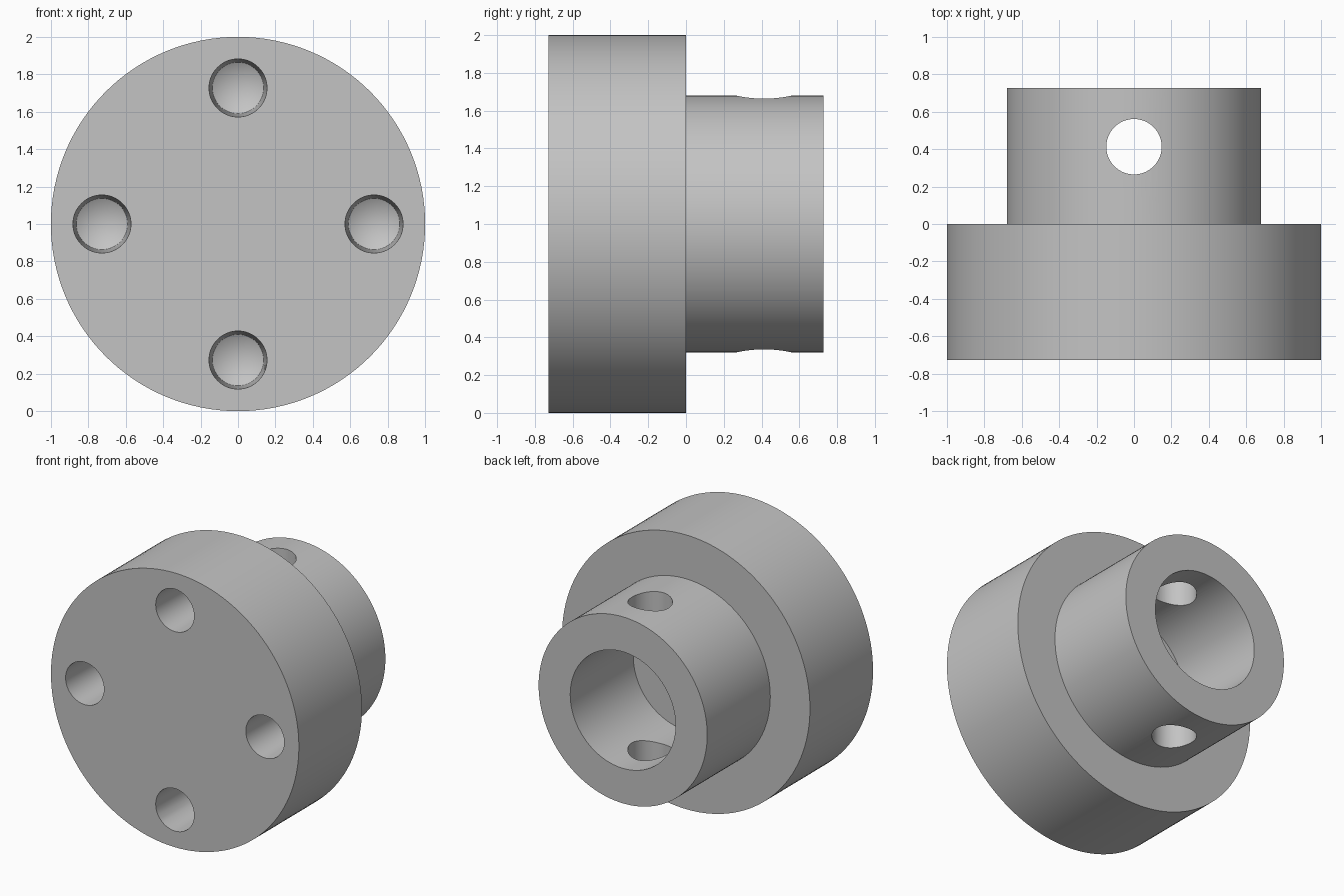
import bpy
import math
from mathutils import Matrix, Vector

old = bpy.data.objects.get("Cube")
if old:
    bpy.data.objects.remove(old, do_unlink=True)

FRONT, BACK = -0.727, 0.727
STEP = 0.0            # plane where flange meets hub
AXIS_Z = 1.0

steel = bpy.data.materials.new("plain grey steel")
steel.use_nodes = True
GREY = (0.55, 0.55, 0.55, 1)
steel.diffuse_color = GREY
steel.node_tree.nodes["Principled BSDF"].inputs["Base Color"].default_value = GREY


def lathe(name, profile, sides, matrix):
    """Revolve (radius, height) points around local z; ends lie on the axis."""
    verts, rings, faces = [], [], []
    for r, h in profile:
        count = sides if r > 0 else 1
        rings.append([len(verts) + i for i in range(count)])
        for i in range(count):
            a = 2 * math.pi * i / sides
            verts.append(matrix @ Vector((r * math.cos(a), r * math.sin(a), h)))
    for low, high in zip(rings, rings[1:]):
        if len(low) == 1 and profile[0][1] == profile[1][1]:
            faces.append(high[::-1])          # flat start cap
        elif len(high) == 1 and profile[-1][1] == profile[-2][1]:
            faces.append(low)                 # flat end cap
        else:
            for i in range(sides):
                j = (i + 1) % sides
                if len(high) == 1:
                    faces.append((low[i], low[j], high[0]))
                else:
                    faces.append((low[i], low[j], high[j], high[i]))
    mesh = bpy.data.meshes.new(name)
    mesh.from_pydata(verts, [], faces)
    mesh.validate()
    mesh.materials.append(steel)
    obj = bpy.data.objects.new(name, mesh)
    bpy.context.collection.objects.link(obj)
    return obj


# Flange and hub with its blind bore: one turned profile along +y
along_y = Matrix.Translation((0, 0, AXIS_Z)) @ Matrix.Rotation(-math.pi / 2, 4, "X")
body = lathe("flanged_hub", [
    (0, FRONT), (1.0, FRONT), (1.0, STEP), (0.68, STEP),
    (0.68, BACK), (0.425, BACK), (0.425, STEP), (0, STEP)], 128, along_y)

cutters = []

# Four slightly tapered drilled holes with conical bottoms
for k in range(4):
    a = k * math.pi / 2
    spot = Matrix.Translation((0.727 * math.cos(a), 0, 0.727 * math.sin(a)))
    cutters.append(lathe("bolt_hole_cutter", [
        (0, FRONT - 0.02), (0.155, FRONT - 0.02), (0.155, FRONT),
        (0.137, FRONT + 0.45), (0, FRONT + 0.53)], 64, spot @ along_y))

# Cross pin hole through both walls of the hub
cutters.append(lathe("pin_hole_cutter", [
    (0, 0.1), (0.148, 0.1), (0.148, 1.9), (0, 1.9)], 64,
    Matrix.Translation((0, 0.413, 0))))

for cutter in cutters:
    cutter.hide_render = True
    mod = body.modifiers.new("drill", "BOOLEAN")
    mod.operation = "DIFFERENCE"
    mod.solver = "EXACT"
    mod.object = cutter

# Bake the drilled result, then discard the cutters
bpy.context.view_layer.update()
graph = bpy.context.evaluated_depsgraph_get()
drilled = bpy.data.meshes.new_from_object(body.evaluated_get(graph))
body.modifiers.clear()
body.data = drilled
for cutter in cutters:
    bpy.data.objects.remove(cutter, do_unlink=True)

# Smooth turned surfaces with crisp rims
bpy.ops.object.select_all(action="DESELECT")
body.select_set(True)
bpy.context.view_layer.objects.active = body
bpy.ops.object.shade_smooth_by_angle(angle=math.radians(25))
